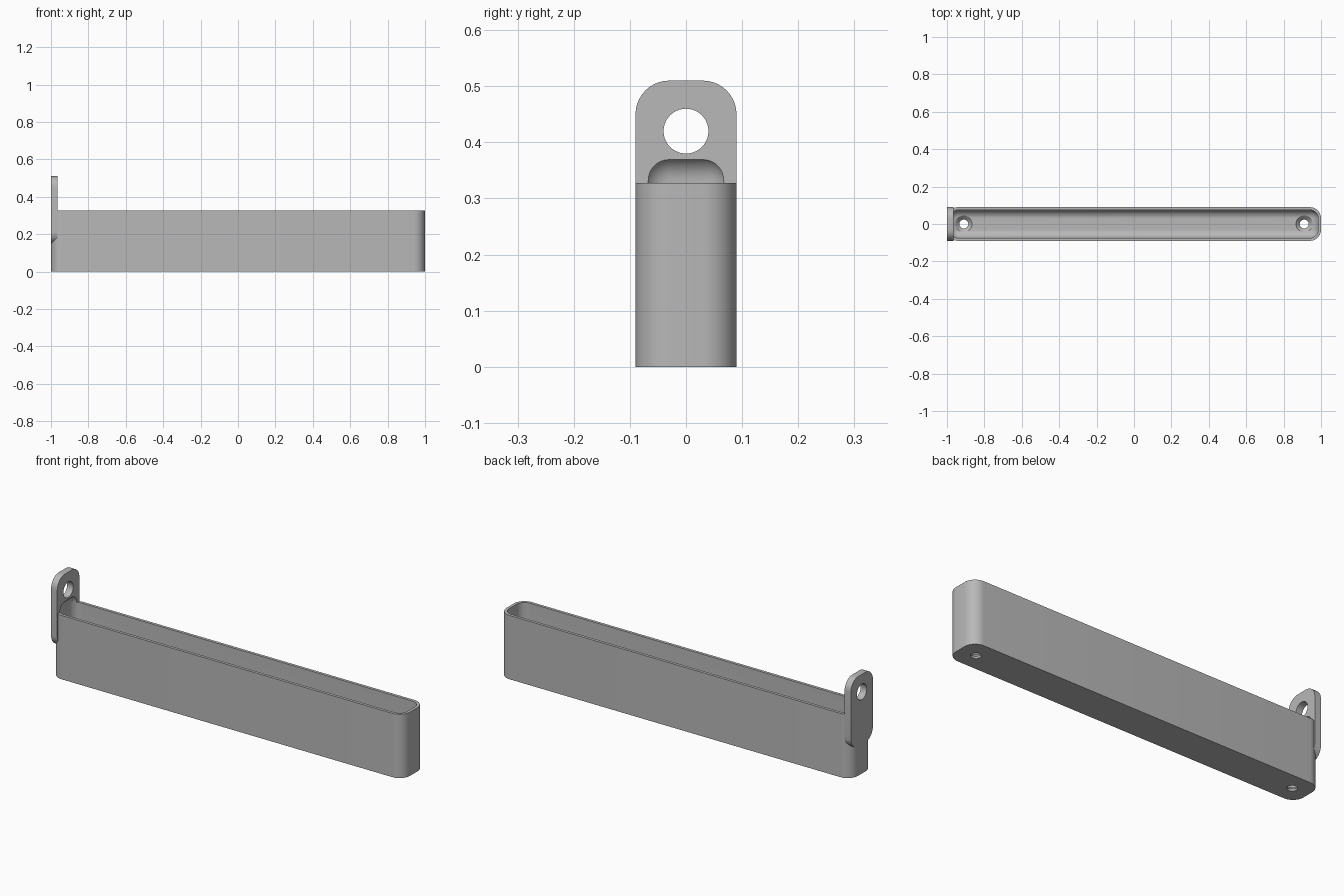
import bpy
import bmesh
import math
from mathutils import Matrix, Vector

default = bpy.data.objects.get("Cube")
if default:
    bpy.data.objects.remove(default, do_unlink=True)

grey = bpy.data.materials.new("plain grey")
grey.use_nodes = True
grey.diffuse_color = (0.48, 0.48, 0.48, 1)
grey.node_tree.nodes["Principled BSDF"].inputs["Base Color"].default_value = grey.diffuse_color


def finish(bm, name):
    bmesh.ops.recalc_face_normals(bm, faces=bm.faces)
    mesh = bpy.data.meshes.new(name)
    bm.to_mesh(mesh)
    bm.free()
    mesh.materials.append(grey)
    obj = bpy.data.objects.new(name, mesh)
    bpy.context.collection.objects.link(obj)
    return obj


def rounded_box(name, low, high, radius, axis=None):
    """Box with rounded edges: all of them, or only those along one axis."""
    low, high = Vector(low), Vector(high)
    bm = bmesh.new()
    bmesh.ops.create_cube(bm, size=1)
    bmesh.ops.scale(bm, vec=high - low, verts=bm.verts)
    bmesh.ops.translate(bm, vec=(low + high) / 2, verts=bm.verts)
    edges = [e for e in bm.edges if axis is None
             or abs(e.verts[0].co[axis] - e.verts[1].co[axis]) > 1e-4]
    bmesh.ops.bevel(bm, geom=edges, offset=radius, segments=10,
                    profile=0.5, affect='EDGES')
    return finish(bm, name)


def lathe(name, profile, matrix):
    """Spin (radius, height) points into a closed solid."""
    bm = bmesh.new()
    verts = [bm.verts.new((r, 0, h)) for r, h in profile]
    edges = [bm.edges.new(pair) for pair in zip(verts, verts[1:])]
    bmesh.ops.spin(bm, geom=verts + edges, cent=(0, 0, 0), axis=(0, 0, 1),
                   angle=math.tau, steps=40)
    bmesh.ops.remove_doubles(bm, verts=bm.verts, dist=1e-5)
    bmesh.ops.transform(bm, matrix=matrix, verts=bm.verts)
    return finish(bm, name)


def combine(target, tool, operation):
    mod = target.modifiers.new(operation.lower(), 'BOOLEAN')
    mod.operation = operation
    mod.solver = 'EXACT'
    mod.object = tool
    tool.hide_render = True
    bpy.context.view_layer.objects.active = target
    bpy.ops.object.modifier_apply(modifier=mod.name)
    bpy.data.objects.remove(tool, do_unlink=True)


# Tray body with rounded vertical corners, joined to the hanging tab
tray = rounded_box("tray_with_hanging_tab", (-1, -0.09, 0), (1, 0.09, 0.328), 0.06, axis=2)
tab = rounded_box("hanging_tab", (-1, -0.09, 0.15), (-0.965, 0.09, 0.51), 0.06, axis=0)
combine(tray, tab, 'UNION')

# Fully rounded cavity, which also scoops into the tab
cavity = rounded_box("cavity_cutter", (-0.985, -0.075, 0.03), (0.985, 0.075, 0.377), 0.045)
combine(tray, cavity, 'DIFFERENCE')

# Hanging hole through the tab
hole = lathe("tab_hole_cutter", [(0, -0.1), (0.04, -0.1), (0.04, 0.1), (0, 0.1)],
             Matrix.Translation((-0.98, 0, 0.42)) @ Matrix.Rotation(math.pi / 2, 4, 'Y'))
combine(tray, hole, 'DIFFERENCE')

# Countersunk screw holes in the floor
screw = [(0, -0.05), (0.024, -0.05), (0.024, 0.01), (0.045, 0.031), (0.045, 0.1), (0, 0.1)]
for x in (-0.91, 0.91):
    combine(tray, lathe("screw_cutter", screw, Matrix.Translation((x, 0, 0))), 'DIFFERENCE')

# Smooth the curves, keep the rims crisp
bpy.ops.object.select_all(action='DESELECT')
tray.select_set(True)
bpy.context.view_layer.objects.active = tray
bpy.ops.object.shade_smooth_by_angle(angle=math.radians(30))
